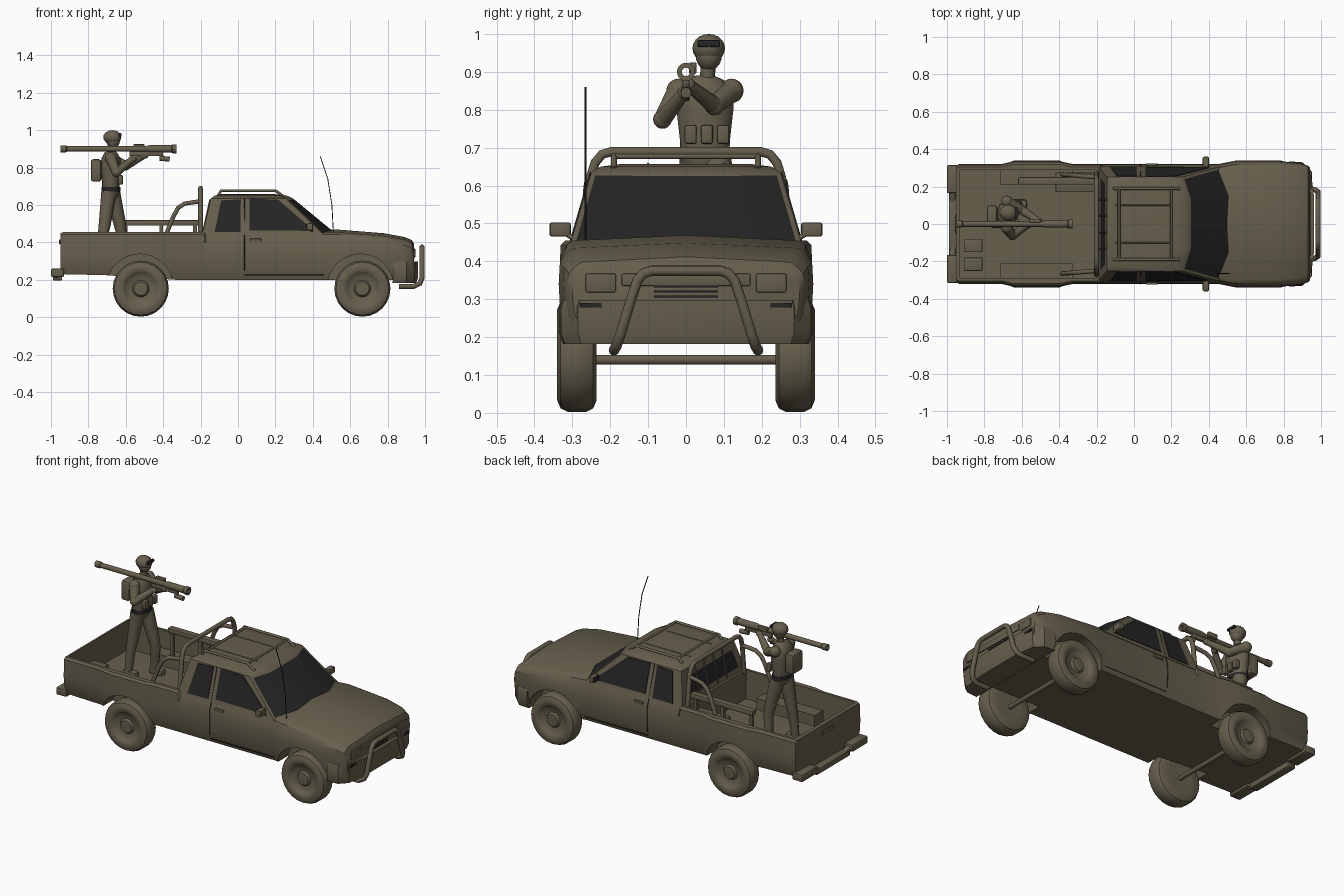
import bpy, bmesh, math
from mathutils import Vector

if "Cube" in bpy.data.objects:
    bpy.data.objects.remove(bpy.data.objects["Cube"])


def material(name, rgb):
    m = bpy.data.materials.new(name)
    m.diffuse_color = (*rgb, 1)
    m.use_nodes = True
    m.node_tree.nodes["Principled BSDF"].inputs["Base Color"].default_value = m.diffuse_color
    return m


OLIVE = material("olive_paint", (0.135, 0.115, 0.075))
DARK = material("dark_glass", (0.018, 0.018, 0.019))


def select(o):
    bpy.ops.object.select_all(action='DESELECT')
    o.select_set(True)
    bpy.context.view_layer.objects.active = o


def finish(name, bm, mats=(OLIVE,), smooth=True):
    bmesh.ops.remove_doubles(bm, verts=bm.verts, dist=1e-5)
    bmesh.ops.recalc_face_normals(bm, faces=bm.faces)
    me = bpy.data.meshes.new(name)
    bm.to_mesh(me)
    bm.free()
    o = bpy.data.objects.new(name, me)
    bpy.context.collection.objects.link(o)
    for m in mats:
        me.materials.append(m)
    if smooth:
        select(o)
        bpy.ops.object.shade_smooth_by_angle(angle=math.radians(35))
    return o


def loft_bm(rings, cap=True):
    bm = bmesh.new()
    vs = [[bm.verts.new(p) for p in r] for r in rings]
    n = len(rings[0])
    for a, b in zip(vs, vs[1:]):
        for i in range(n):
            bm.faces.new((a[i], a[(i + 1) % n], b[(i + 1) % n], b[i]))
    if cap:
        bm.faces.new(vs[0])
        bm.faces.new(vs[-1])
    return bm


def box(name, lo, hi, mat=OLIVE, bevel=0.0):
    bm = bmesh.new()
    bmesh.ops.create_cube(bm, size=1)
    for v in bm.verts:
        v.co = [(l + h) / 2 + c * (h - l) for l, h, c in zip(lo, hi, v.co)]
    if bevel:
        bmesh.ops.bevel(bm, geom=bm.edges[:], offset=bevel, segments=2, affect='EDGES', profile=0.5)
    return finish(name, bm, (mat,), bool(bevel))


def lathe(name, profile, axis, loc, mat=OLIVE, segs=24, cap=True):
    rings = []
    for h, r in profile:
        ring = []
        for i in range(segs):
            c, s = r * math.cos(i * math.tau / segs), r * math.sin(i * math.tau / segs)
            p = {'X': (h, c, s), 'Y': (c, h, s), 'Z': (c, s, h)}[axis]
            ring.append(Vector(p) + Vector(loc))
        rings.append(ring)
    return finish(name, loft_bm(rings, cap), (mat,))


def pipe(name, pts, r, mat=OLIVE, res=3):
    """Round tube along points; r is one radius or one per point."""
    radii = r if isinstance(r, (list, tuple)) else [r] * len(pts)
    cu = bpy.data.curves.new(name, 'CURVE')
    cu.dimensions = '3D'
    cu.bevel_depth, cu.bevel_resolution, cu.use_fill_caps = 1.0, res, True
    sp = cu.splines.new('POLY')
    sp.points.add(len(pts) - 1)
    for p, co, rad in zip(sp.points, pts, radii):
        p.co, p.radius = (*co, 1), rad
    o = bpy.data.objects.new(name, cu)
    bpy.context.collection.objects.link(o)
    cu.materials.append(mat)
    select(o)
    bpy.ops.object.convert(target='MESH')
    bpy.ops.object.shade_smooth_by_angle(angle=math.radians(50))
    return bpy.context.object


def ball(name, loc, scale, mat=OLIVE):
    bm = bmesh.new()
    bmesh.ops.create_uvsphere(bm, u_segments=16, v_segments=10, radius=1)
    for v in bm.verts:
        v.co = [l + s * c for l, s, c in zip(loc, scale, v.co)]
    return finish(name, bm, (mat,))


def both(pts):
    """Complete a half path across the y = 0 plane."""
    return pts + [(x, -y, z) for x, y, z in reversed(pts)]


# lower body: cross-sections along the length
def section(x, w, t, b, s1, s2, crown):
    half = [(w * .93, b), (w * .985, b + .05), (w, min(.34, t - .06)), (w * .99, min(.40, t - .03)),
            (w * s1, t - .012), (w * s2, t)]
    full = [(0, b)] + half + [(0, t + crown)] + [(-y, z) for y, z in reversed(half)]
    return [(x, y, z) for y, z in full]


stations = [(-.95, .312, .45, .235), (-.935, .32, .455, .23), (-.71, .32, .455, .225), (-.64, .336, .455, .22),
            (-.40, .336, .455, .205), (-.33, .321, .455, .2), (-.18, .321, .455, .2)]
front = [(-.17, .321, .455, .2), (.46, .322, .455, .2), (.53, .336, .455, .2), (.78, .336, .435, .2),
         (.89, .325, .415, .2), (.93, .312, .398, .21), (.942, .30, .375, .22)]
body = finish("truck_body", loft_bm([section(*s, .985, .95, 0) for s in stations] +
                                    [section(*s, .94, .88, .014) for s in front]), smooth=False)
cutters = [box("bed_cutter", lo, hi) for lo, hi in (
    ((-.932, -.21, .28), (-.2, .21, 1)), ((-.932, -.288, .346), (-.2, .288, 1)),
    ((-.932, -.288, .28), (-.715, .288, 1)), ((-.325, -.288, .28), (-.2, .288, 1)))]
for x in (-.525, .655):
    for s in (-1, 1):
        cutters.append(lathe("arch_cutter", [(-.09, .178), (.09, .178)], 'Y', (x, s * .305, .16), segs=32))
for c in cutters:
    c.hide_render = True
    m = body.modifiers.new("cut", 'BOOLEAN')
    m.operation, m.object, m.solver = 'DIFFERENCE', c, 'EXACT'
select(body)
bpy.ops.object.convert(target='MESH')
bpy.ops.object.shade_smooth_by_angle(angle=math.radians(30))
for c in cutters:
    bpy.data.objects.remove(c)


# cab with inset windscreen and rear window
def cab_ring(z, xr, xc, xf, y):
    return [(xr, y, z), (xc, y, z), (xf, y * .5, z), (xf, -y * .5, z), (xc, -y, z), (xr, -y, z)]


bm = loft_bm([cab_ring(.44, -.19, .46, .53, .307), cab_ring(.635, -.145, .255, .295, .25),
              cab_ring(.65, -.125, .225, .262, .225), cab_ring(.657, -.09, .18, .21, .17)])
bmesh.ops.recalc_face_normals(bm, faces=bm.faces)
bm.normal_update()
panes = [f for f in bm.faces if .5 < f.calc_center_median().z < .6]
for test, width in ((lambda n: n.x > .3, .014), (lambda n: n.x < -.8, .045)):
    glass = [f for f in panes if test(f.normal)]
    bmesh.ops.inset_region(bm, faces=glass, thickness=width, use_even_offset=True)
    for f in glass:
        f.material_index = 1
finish("cab", bm, (OLIVE, DARK))
for y in (-.13, -.045, .045, .13):
    pipe("rear_window_bar", [(-.186, y, .46), (-.149, y, .63)], .005, res=1)

# side glass, door seams, handles, mirrors
for s in (-1, 1):
    for pts in ([(-.125, .455), (-.09, .625), (.015, .63), (.012, .455)],
                [(.062, .635), (.215, .628), (.395, .472), (.38, .462), (.062, .465)]):
        rings = [[(x, s * (.307 - .2923 * (z - .44) + d), z) for x, z in pts] for d in (-.002, .004)]
        finish("side_window", loft_bm(rings), (DARK,), False)
    pipe("door_seam", [(.035, s * .318, .25), (.035, s * .3215, .34), (.035, s * .319, .40),
                       (.035, s * .304, .445), (.035, s * .25, .635)], .002, DARK, 0)
    pipe("door_sill_seam", [(.035, s * .312, .225), (.46, s * .312, .225)], .003, DARK, 0)
    box("door_handle", (.065, s * .318 - .006, .405), (.125, s * .318 + .006, .42), bevel=.003)
    box("mirror", (.37, s * .332 - .028, .465), (.40, s * .332 + .028, .503), bevel=.006)
    box("mirror_glass", (.367, s * .332 - .023, .469), (.371, s * .332 + .023, .499), DARK)
    pipe("mirror_arm", [(.40, s * .28, .45), (.39, s * .32, .475)], .007)
    # headlights and fog lamps
    box("headlight", (.935, s * .225 - .04, .318), (.948, s * .225 + .04, .368), bevel=.004)
    box("fog_lamp", (.935, s * .24 - .04, .278), (.953, s * .24 + .04, .290), DARK)
for z in (.305, .318, .331):
    box("grille_slat", (.94, -.085, z), (.946, .085, z + .005), DARK)
box("grille_surround", (.935, -.17, .335), (.947, .17, .368), bevel=.004)

# front bumper
half = [(.83, .335), (.90, .33), (.945, .285), (.962, .15)]
outline = half + [(x, -y) for x, y in reversed(half)]
finish("front_bumper", loft_bm([[(x * k + .02 * (k < 1), y * k, z) for x, y in outline]
                                for z, k in ((.182, .97), (.21, 1), (.275, 1), (.298, .98))]))

# bull bar, rear bumper, tailgate handle
pipe("bull_bar", both([(.86, .19, .165), (.94, .19, .165), (.972, .182, .18), (.984, .172, .21),
                       (.984, .148, .29), (.984, .128, .35), (.984, .112, .368), (.984, .09, .375)]), .014)
box("rear_bumper_step", (-.99, -.16, .197), (-.94, .16, .232), bevel=.006)
for s in (-1, 1):
    box("rear_bumper_end", (-1, s * .24 - .075, .215), (-.93, s * .24 + .075, .26), bevel=.008)
    pipe("rear_bumper_link", [(-.97, s * .12, .215), (-.97, s * .19, .238)], .018)
box("tailgate_handle", (-.956, -.05, .39), (-.948, .05, .415), bevel=.003)

# wheels and axles
tyre = [(-.05, .0), (-.05, .08), (-.052, .12), (-.043, .141), (-.025, .15), (.025, .15), (.043, .141), (.052, .12),
        (.05, .095), (.042, .085), (.034, .075), (.030, .045), (.042, .036), (.044, .002)]
for x in (-.52, .665):
    for s in (-1, 1):
        lathe("wheel", [(s * h, max(r, .002)) for h, r in tyre], 'Y', (x, s * .288, .153), segs=24)
    pipe("axle", [(x, -.26, .14), (x, .26, .14)], .013)

# roof rack, roll bar, antenna
for s in (-1, 1):
    pipe("rack_rail", [(-.11, s * .19, .645), (-.09, s * .19, .677), (.20, s * .19, .677), (.245, s * .19, .645)], .008)
    pipe("roof_rib", [(-.1, s * .1, .656), (.2, s * .1, .656)], .004, res=1)
    pipe("roll_bar_brace", [(-.385, s * .265, .44), (-.345, s * .262, .54), (-.32, s * .26, .585),
                            (-.285, s * .257, .608), (-.2, s * .25, .62)], .012)
for x in (-.08, .2):
    pipe("rack_crossbar", [(x, -.19, .677), (x, .19, .677)], .007)
pipe("roll_bar", both([(-.2, .272, .44), (-.2, .252, .62), (-.2, .24, .66), (-.2, .222, .682), (-.2, .195, .69)]), .013)
pipe("antenna", [(.51, -.265, .455), (.502, -.265, .6), (.48, -.265, .74), (.44, -.265, .86)], .0025, DARK, 1)

# cargo in the bed
box("side_rail", (-.62, .21, .49), (-.2, .25, .52), bevel=.006)
for x in (-.6, -.41, -.23):
    box("rail_post", (x - .01, .22, .28), (x + .01, .24, .495))
box("bench_box", (-.42, .17, .28), (-.205, .275, .41), bevel=.006)
for y in (-.215, -.115):
    box("crate", (-.91, y - .036, .28), (-.81, y + .036, .36), bevel=.006)


# standing gunner
def oval(z, rx, ry, x=-.68, y=.05):
    return [(x + rx * math.cos(i * math.tau / 16), y + ry * math.sin(i * math.tau / 16), z) for i in range(16)]


finish("torso", loft_bm([oval(.64, .035, .05), oval(.665, .047, .064), oval(.72, .047, .066), oval(.80, .055, .075),
                         oval(.85, .05, .075), oval(.878, .035, .05), oval(.89, .02, .025)]))
finish("belt", loft_bm([oval(.672, .051, .069), oval(.695, .051, .069)]), (DARK,))
pipe("neck", [(-.675, .055, .87), (-.67, .06, .93)], .02)
ball("head", (-.668, .06, .945), (.037, .035, .042))
ball("helmet", (-.672, .06, .962), (.048, .043, .038))
box("goggles", (-.637, .03, .966), (-.622, .09, .984), DARK, .004)
box("backpack", (-.787, .0, .725), (-.73, .1, .845), bevel=.014)
for y in (.012, .055, .098):
    box("pouch", (-.642, y - .016, .71), (-.615, y + .016, .76), bevel=.006)
pipe("rear_leg", [(-.69, .025, .67), (-.712, .012, .5), (-.722, .006, .44), (-.735, .0, .29)], [.042, .033, .028, .022])
pipe("front_leg", [(-.672, .08, .67), (-.632, .095, .5), (-.622, .1, .44), (-.635, .108, .29)], [.042, .033, .028, .022])
for x, y in ((-.722, 0), (-.62, .108)):
    box("boot", (x - .042, y - .022, .28), (x + .048, y + .022, .318), bevel=.012)
for name, pts in (("right_arm", [(-.68, -.02, .85), (-.65, -.062, .775), (-.565, -.005, .845)]),
                  ("left_arm", [(-.68, .12, .85), (-.6, .075, .81), (-.5, .008, .865)])):
    for a, b, r in ((0, 1, [.03, .024]), (1, 2, [.024, .016])):
        pipe(name, [pts[a], pts[b]], r)
    ball("shoulder", pts[0], (.032,) * 3)
    ball("elbow", pts[1], (.025,) * 3)
    ball("hand", pts[2], (.022, .017, .018))

# shoulder launcher, hollow tube with grip parts
lathe("launcher_tube", [(-.95, .011), (-.95, .019), (-.92, .019), (-.915, .015), (-.49, .015), (-.47, .02), (-.355, .02),
                        (-.35, .024), (-.33, .024), (-.33, .011), (-.95, .011)], 'X', (0, 0, .9), segs=16, cap=False)
box("grip_stock", (-.58, -.009, .862), (-.4, .009, .888), bevel=.004)
pipe("trigger_grip", [(-.565, 0, .87), (-.575, 0, .825)], .009, DARK)
pipe("battery_unit", [(-.42, 0, .85), (-.365, 0, .845)], .014)
pipe("battery_neck", [(-.42, 0, .885), (-.4, 0, .85)], .009)
box("sight", (-.56, .008, .895), (-.5, .028, .925), bevel=.004)
